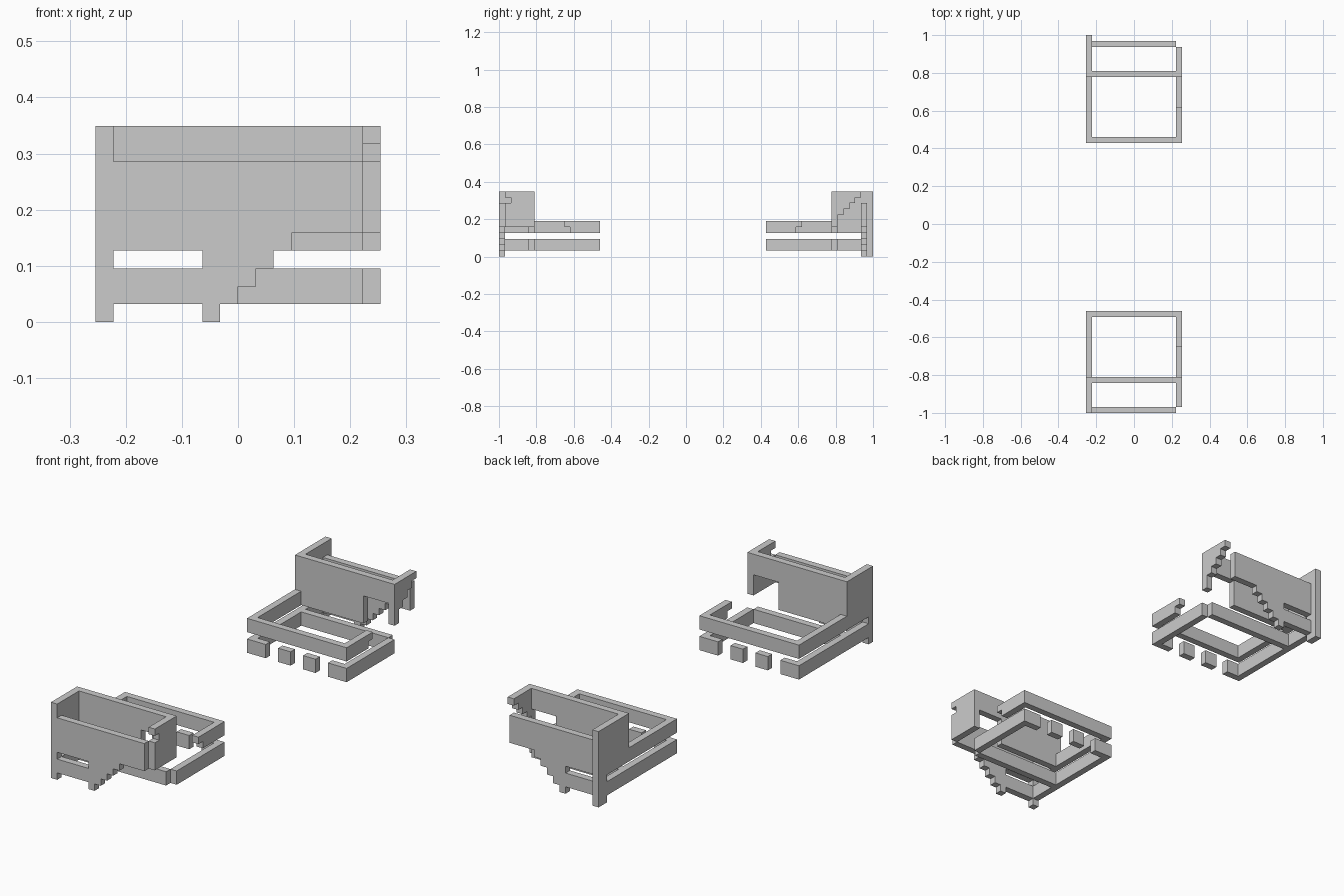
import bpy, bmesh

if "Cube" in bpy.data.objects:
    bpy.data.objects.remove(bpy.data.objects["Cube"])

U = 2 / 63  # one grid cell; parts are laid out in whole cells


def extrude(name, axis, profile, a, b, to_y):
    """Extrude an outline of (across, height) cells from a to b.
    axis 'y': outline in x-z, a..b is depth; axis 'x': outline in depth-z, a..b is x."""
    bm = bmesh.new()

    def point(s, k, t):
        i, d = (s, t) if axis == 'y' else (t, s)
        return ((i - 8) * U, -1 + to_y(d) * U, k * U)

    start = [bm.verts.new(point(s, k, a)) for s, k in profile]
    end = [bm.verts.new(point(s, k, b)) for s, k in profile]
    bm.faces.new(start)
    bm.faces.new(end[::-1])
    n = len(profile)
    for v in range(n):
        w = (v + 1) % n
        bm.faces.new((start[v], end[v], end[w], start[w]))
    bmesh.ops.recalc_face_normals(bm, faces=bm.faces)
    mesh = bpy.data.meshes.new(name)
    bm.to_mesh(mesh)
    bm.free()
    obj = bpy.data.objects.new(name, mesh)
    bpy.context.collection.objects.link(obj)


def rect(s0, k0, s1, k1):
    return [(s0, k0), (s1, k0), (s1, k1), (s0, k1)]


# outer wall with slot, foot and stepped underside
OUTER = [(1, 4), (1, 9), (15, 9), (15, 5), (11, 5), (11, 4), (10, 4), (10, 3),
         (9, 3), (9, 2), (8, 2), (8, 1), (7, 1), (7, 0), (6, 0), (6, 1),
         (1, 1), (1, 3), (6, 3), (6, 4)]
# inner wall with a corner opening
INNER = [(1, 4), (1, 11), (15, 11), (15, 8), (11, 8), (11, 4)]
# right end panels: notched on the front half, stepped on the back half
NOTCHED = [(1, 5), (1, 9), (2, 9), (2, 10), (1, 10), (1, 11), (6, 11), (6, 5)]
STEPPED = [(6, 5), (6, 11), (1, 11), (1, 10), (2, 10), (2, 9), (3, 9), (3, 8),
           (4, 8), (4, 7), (5, 7), (5, 5)]


def half(side, to_y, outer_end, right_panel):
    # left side: corner post, panel and two long rails
    e = outer_end
    left = [(e, 0), (e, 11), (6, 11), (6, 6), (17, 6), (17, 4), (1, 4), (1, 3),
            (17, 3), (17, 1), (1, 1), (1, 0)]
    extrude(side + "_left_side", 'x', left, 0, 1, to_y)
    # cross walls
    extrude(side + "_outer_wall", 'y', OUTER, 0, 1, to_y)
    extrude(side + "_inner_wall", 'y', INNER, 5, 6, to_y)
    extrude(side + "_inner_lower_rail", 'y', rect(1, 1, 15, 3), 5, 6, to_y)
    # right side: panel, short upper rail, long lower rail
    extrude(side + "_right_panel", 'x', right_panel, 15, 16, to_y)
    stub = [(11, 6), (17, 6), (17, 4), (12, 4), (12, 5), (11, 5)]
    extrude(side + "_right_upper_rail", 'x', stub, 15, 16, to_y)
    extrude(side + "_right_lower_rail", 'x', rect(6, 1, 17, 3), 15, 16, to_y)
    # far edge: full upper rail above a row of blocks
    extrude(side + "_far_upper_rail", 'y', rect(1, 4, 15, 6), 16, 17, to_y)
    for n, (i0, i1) in enumerate([(1, 3), (5, 7), (9, 11), (13, 15)]):
        extrude(f"{side}_far_block_{n + 1}", 'y', rect(i0, 1, i1, 3), 16, 17, to_y)


half("front", lambda d: d, 0, NOTCHED)
half("back", lambda d: 62 - d, -1, STEPPED)
